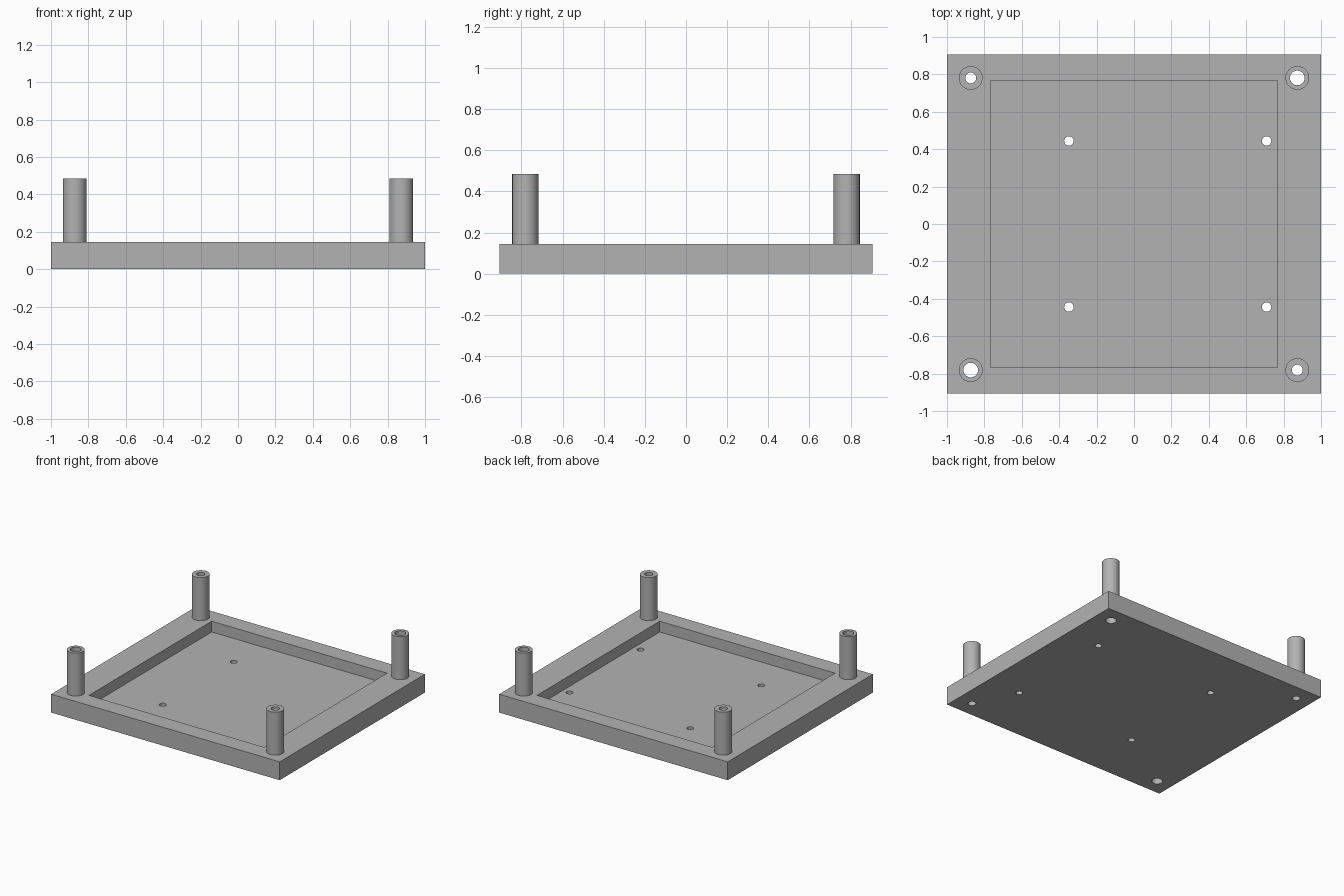
import bpy

cube = bpy.data.objects.get("Cube")
if cube:
    bpy.data.objects.remove(cube, do_unlink=True)

# Overall sizes
HALF_X, HALF_Y = 1.0, 0.907
PLATE_TOP, POST_TOP = 0.145, 0.485
POCKET_HALF, POCKET_FLOOR = 0.767, 0.06
POST_X, POST_Y, POST_R = 0.873, 0.781, 0.0635
NARROW_BORE, WIDE_BORE = 0.029, 0.039

grey = bpy.data.materials.new("plain grey")
grey.use_nodes = True
colour = (0.45, 0.45, 0.45, 1)
grey.diffuse_color = colour
grey.node_tree.nodes["Principled BSDF"].inputs["Base Color"].default_value = colour


def box(name, half_x, half_y, z0, z1):
    bpy.ops.mesh.primitive_cube_add(size=2, location=(0, 0, (z0 + z1) / 2))
    ob = bpy.context.object
    ob.name = name
    ob.scale = (half_x, half_y, (z1 - z0) / 2)
    bpy.ops.object.transform_apply(location=False, rotation=False, scale=True)
    ob.data.materials.append(grey)
    return ob


def cylinder(name, x, y, radius, z0, z1):
    bpy.ops.mesh.primitive_cylinder_add(vertices=48, radius=radius, depth=z1 - z0,
                                        location=(x, y, (z0 + z1) / 2))
    ob = bpy.context.object
    ob.name = name
    ob.data.materials.append(grey)
    return ob


def cut(target, cutter):
    mod = target.modifiers.new("cut", 'BOOLEAN')
    mod.operation = 'DIFFERENCE'
    mod.solver = 'EXACT'
    mod.object = cutter
    bpy.context.view_layer.objects.active = target
    bpy.ops.object.modifier_apply(modifier=mod.name)


def drill(targets, x, y, radius):
    cutter = cylinder("drill", x, y, radius, -0.2, POST_TOP + 0.2)
    for target in targets:
        cut(target, cutter)
    bpy.data.objects.remove(cutter, do_unlink=True)


# Base plate with a square pocket
plate = box("base_plate", HALF_X, HALF_Y, 0, PLATE_TOP)
pocket = box("pocket_cutter", POCKET_HALF, POCKET_HALF, POCKET_FLOOR, PLATE_TOP + 0.2)
cut(plate, pocket)
bpy.data.objects.remove(pocket, do_unlink=True)

# Mounting holes through the pocket floor
for x in (-0.348, 0.709):
    for y in (-0.444, 0.444):
        drill([plate], x, y, 0.025)

# Corner posts, bored through the plate; bore sizes match across each diagonal
parts = [plate]
for sx, side in ((-1, "right"), (1, "left")):
    for sy, end in ((-1, "front"), (1, "back")):
        post = cylinder(f"{end}_{side}_post", sx * POST_X, sy * POST_Y, POST_R,
                        PLATE_TOP, POST_TOP)
        drill([plate, post], sx * POST_X, sy * POST_Y,
              WIDE_BORE if sx == sy else NARROW_BORE)
        parts.append(post)

# Smooth round walls, crisp edges
bpy.ops.object.select_all(action='DESELECT')
for ob in parts:
    ob.select_set(True)
bpy.context.view_layer.objects.active = plate
bpy.ops.object.shade_smooth_by_angle()
